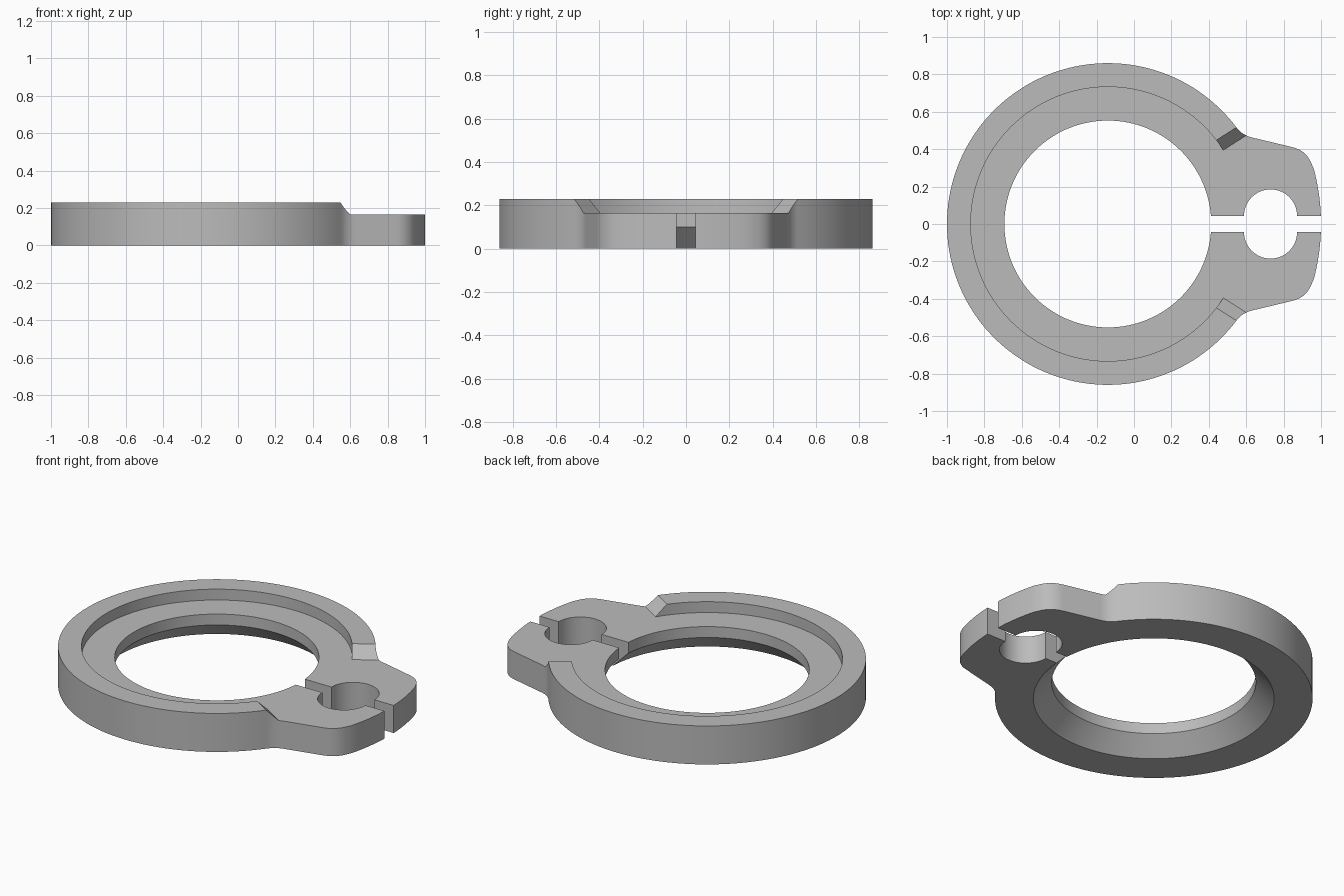
import bpy, bmesh
from math import sin, cos, asin, sqrt, radians, pi

if "Cube" in bpy.data.objects:
    bpy.data.objects.remove(bpy.data.objects["Cube"])

CX = -0.14                      # ring centre
OUTER, RECESS, BORE, FLARE = 0.86, 0.733, 0.553, 0.652
FLOOR, TOP, FLARE_TOP = 0.165, 0.23, 0.1
GAP = 0.043                     # half width of the clamp slot
TIP = 1.14                      # radius of the lug end about the ring centre
RIM_END = radians(32.6)

steel = bpy.data.materials.new("plain grey")
steel.use_nodes = True
colour = (0.5, 0.5, 0.5, 1)
steel.diffuse_color = colour
steel.node_tree.nodes["Principled BSDF"].inputs["Base Color"].default_value = colour


def arc(cx, cy, r, a, b, n):
    return [(cx + r * cos(a + (b - a) * i / n), cy + r * sin(a + (b - a) * i / n))
            for i in range(n + 1)]


def bend(p, c, q, n=10):
    """Rounded corner from p to q, pulled towards c."""
    out = []
    for i in range(n + 1):
        t = i / n
        out.append(tuple((1 - t) ** 2 * p[k] + 2 * t * (1 - t) * c[k] + t * t * q[k]
                         for k in (0, 1)))
    return out


def loft(name, levels):
    """Solid through matching counter-clockwise loops, given as (z, points)."""
    bm = bmesh.new()
    rings = [[bm.verts.new((x, y, z)) for x, y in pts] for z, pts in levels]
    bm.faces.new(rings[0][::-1])
    bm.faces.new(rings[-1])
    for low, high in zip(rings, rings[1:]):
        n = len(low)
        for i in range(n):
            j = (i + 1) % n
            bm.faces.new((low[i], low[j], high[j], high[i]))
    mesh = bpy.data.meshes.new(name)
    bm.to_mesh(mesh)
    bm.free()
    mesh.materials.append(steel)
    obj = bpy.data.objects.new(name, mesh)
    bpy.context.collection.objects.link(obj)
    return obj


def outline(bore):
    """Split ring with lugs: one half traced from bore to outside, then mirrored."""
    half = arc(CX, 0, bore, pi, asin(GAP / bore), 64)
    half += arc(0.73, GAP, 0.142, pi, 0, 28)
    half += arc(CX, 0, TIP, asin(GAP / TIP), asin(0.30 / TIP), 8)
    half += bend((0.957, 0.30), (0.932, 0.391), (0.846, 0.411))[1:]
    start = radians(36.7)
    half += bend((0.629, 0.463), (0.58, 0.475),
                 (CX + OUTER * cos(start), OUTER * sin(start)))
    half += arc(CX, 0, OUTER, start, pi, 60)[1:]
    return half + [(x, -y) for x, y in half[-2:0:-1]]


# clamp body with a flared bore underneath
body = loft("clamp_ring", [(0, outline(FLARE)), (FLARE_TOP, outline(BORE)),
                           (TOP, outline(BORE))])


def wedge(rise):
    """Sector over the lugs, widening with height to leave sloped rim ends."""
    apex = CX - rise / sin(RIM_END)
    return [(apex, 0), (apex + 2 * cos(RIM_END), -2 * sin(RIM_END)),
            (apex + 2 * cos(RIM_END), 2 * sin(RIM_END))]


# round recess and lowered lug area
disc = arc(CX, 0, RECESS, 0, 2 * pi, 128)[:-1]
cutters = [loft("recess_cutter", [(FLOOR, disc), (0.3, disc)]),
           loft("lug_cutter", [(FLOOR, wedge(0)), (0.3, wedge(0.3 - FLOOR))])]

bpy.context.view_layer.objects.active = body
for cutter in cutters:
    cutter.hide_render = True
    mod = body.modifiers.new("cut", "BOOLEAN")
    mod.operation = "DIFFERENCE"
    mod.solver = "EXACT"
    mod.object = cutter
    bpy.ops.object.modifier_apply(modifier=mod.name)
    bpy.data.objects.remove(cutter)

for obj in bpy.context.selected_objects:
    obj.select_set(False)
body.select_set(True)
bpy.ops.object.shade_smooth_by_angle(angle=radians(25))
